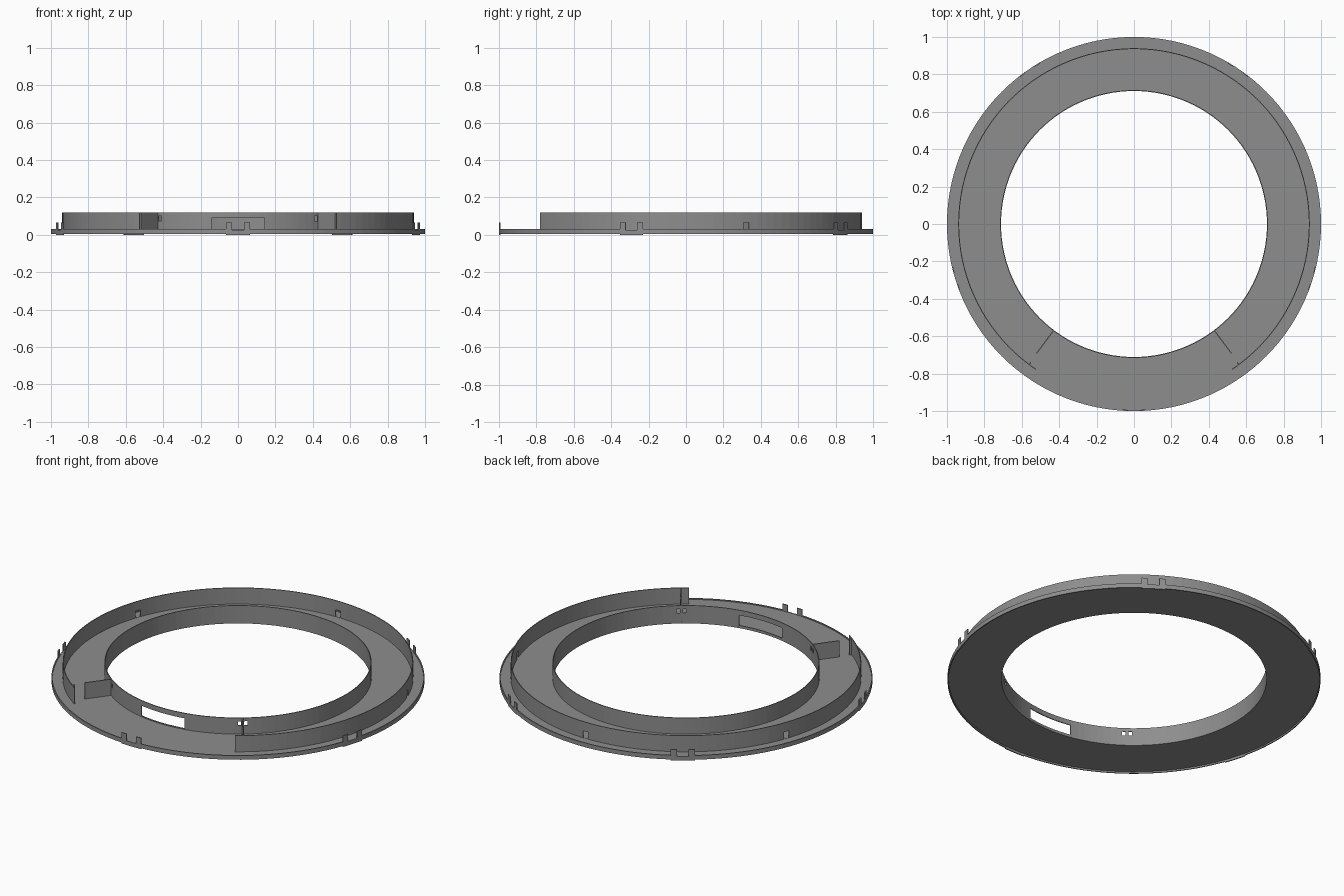
import bpy, bmesh, math

if "Cube" in bpy.data.objects:
    bpy.data.objects.remove(bpy.data.objects["Cube"])

grey = bpy.data.materials.new("mid_grey")
grey.diffuse_color = (0.27, 0.27, 0.27, 1)
grey.use_nodes = True
grey.node_tree.nodes["Principled BSDF"].inputs["Base Color"].default_value = grey.diffuse_color


def finish(name, bm, thickness=0):
    bmesh.ops.remove_doubles(bm, verts=bm.verts, dist=1e-5)
    me = bpy.data.meshes.new(name)
    bm.to_mesh(me)
    bm.free()
    me.materials.append(grey)
    ob = bpy.data.objects.new(name, me)
    bpy.context.collection.objects.link(ob)
    if thickness:
        mod = ob.modifiers.new("thickness", 'SOLIDIFY')
        mod.thickness = thickness
        mod.offset = -1
    return ob


def point(r, a, z):
    t = math.radians(a)
    return (r * math.cos(t), r * math.sin(t), z)


def curved_wall(name, r, a0, a1, levels, cuts, keep, thickness):
    """Thin wall on a circle; keep(angle, z) decides which cells are solid."""
    angles = {a0, a1} | {a for a in range(-360, 361, 3) if a0 < a < a1}
    angles = sorted(angles | {c for c in cuts if a0 < c < a1})
    bm = bmesh.new()
    for p, q in zip(angles, angles[1:]):
        for lo, hi in zip(levels, levels[1:]):
            if keep((p + q) / 2, (lo + hi) / 2):
                bm.faces.new([bm.verts.new(point(r, a, z))
                              for a, z in ((p, lo), (q, lo), (q, hi), (p, hi))])
    return finish(name, bm, thickness)


def box(name, r0, r1, angle, width, z0, z1):
    """Upright plate running along a radius."""
    bm = bmesh.new()
    bmesh.ops.create_cube(bm, size=1)
    t = math.radians(angle)
    for v in bm.verts:
        u, w = (r0 + r1) / 2 + v.co.x * (r1 - r0), v.co.y * width
        v.co = (u * math.cos(t) - w * math.sin(t),
                u * math.sin(t) + w * math.cos(t),
                z0 if v.co.z < 0 else z1)
    return finish(name, bm)


# Flat ring plate
bm = bmesh.new()
prof = [(0.711, 0.014), (0.996, 0.014), (0.996, 0.024), (0.711, 0.024)]
for a in range(0, 360, 3):
    for (r, z), (s, y) in zip(prof, prof[1:] + prof[:1]):
        bm.faces.new([bm.verts.new(c) for c in (
            point(r, a, z), point(s, a, y), point(s, a + 3, y), point(r, a + 3, z))])
bmesh.ops.remove_doubles(bm, verts=bm.verts, dist=1e-5)
bmesh.ops.recalc_face_normals(bm, faces=bm.faces)
finish("ring_plate", bm)

# Outer rim with five pairs of clip tabs, each with a foot below
pairs = [-90, -17, 56, 124, 197]
T0, T1 = 1.8, 3.7


def rim_keep(a, z):
    d = min(abs((a - p + 180) % 360 - 180) for p in pairs)
    if z < 0.005:
        return d < T1
    if z < 0.025:
        return True
    if z < 0.03:
        return d > T0
    return T0 < d < T1


curved_wall("outer_rim", 1.0, -135, 225, [0, 0.005, 0.025, 0.03, 0.065],
            [p + s for p in pairs for s in (-T1, -T0, T0, T1)], rim_keep, 0.006)

# Tall outer wall, open at the front, with three small notches
notches = [20, 90, 160]
curved_wall("outer_wall", 0.94, -56, 236, [0.014, 0.025, 0.065, 0.12],
            [n + s for n in notches for s in (-1, 1)],
            lambda a, z: not (0.025 < z < 0.065 and min(abs(a - n) for n in notches) < 1),
            0.005)

# Inner wall with front window and small paired holes beside each divider
dividers = [-53, -127]


def inner_keep(a, z):
    if abs(a + 90) < 11.4 and 0.03 < z < 0.09:
        return False
    d = min(abs(a - c) for c in dividers)
    return not (0.6 < d < 2.1 and 0.075 < z < 0.1)


curved_wall("inner_wall", 0.716, -270, 90, [0.014, 0.03, 0.075, 0.09, 0.1, 0.12],
            [-101.4, -78.6] + [c + s for c in dividers for s in (-2.1, -0.6, 0.6, 2.1)],
            inner_keep, 0.005)

# Radial dividers and small ribs near the ends of the outer wall
for side, a, e in (("right", -53, -53.3), ("left", -127, -126.7)):
    box("divider_" + side, 0.713, 0.865, a, 0.006, 0.014, 0.12)
    box("end_rib_" + side, 0.922, 0.937, e, 0.005, 0.014, 0.12)
